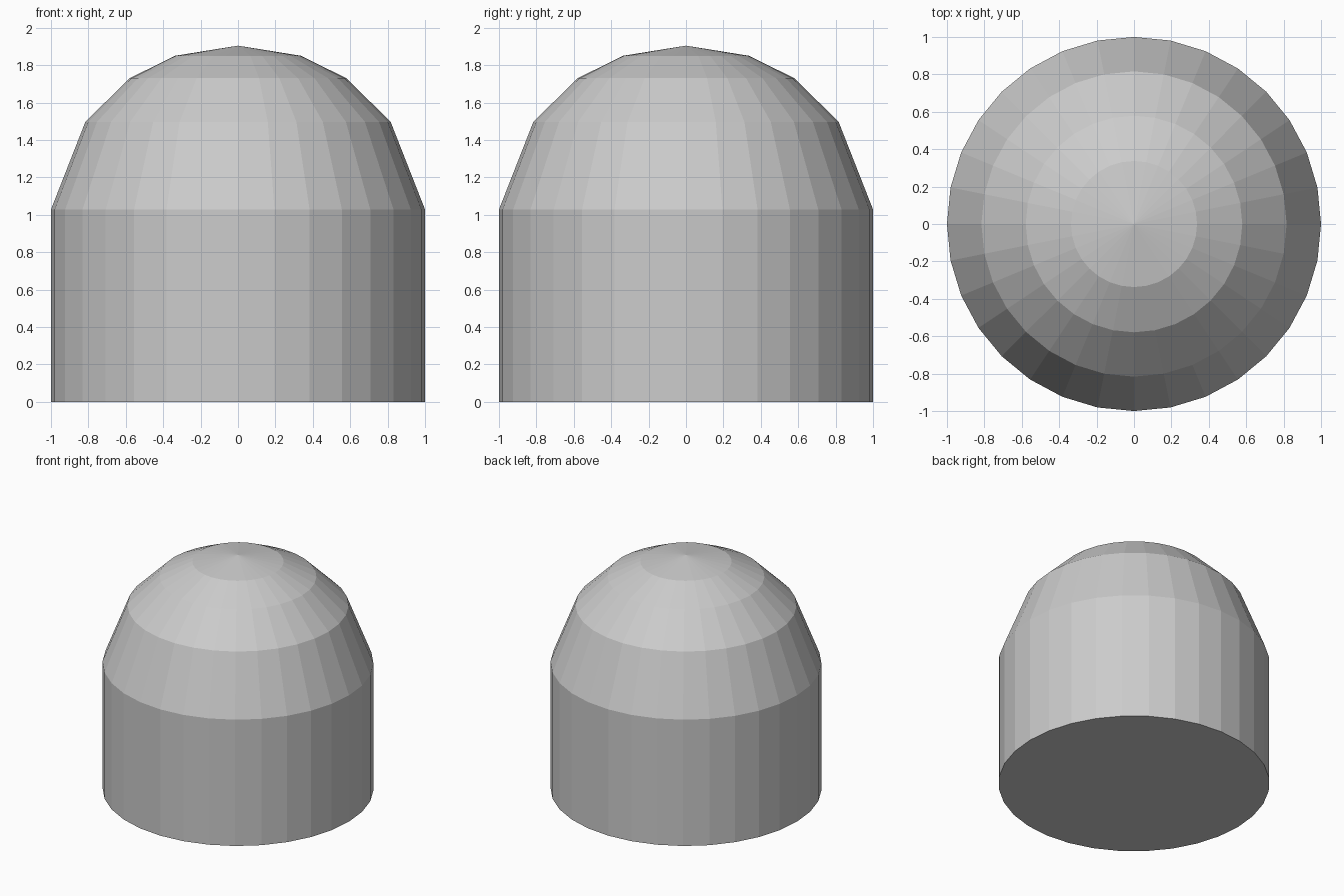
import bpy, bmesh
from math import cos, sin, tau

if "Cube" in bpy.data.objects:
    bpy.data.objects.remove(bpy.data.objects["Cube"])

SIDES = 32
# Silhouette from base to shoulder to crown: (radius, height)
PROFILE = [(1.0, 0.0), (1.0, 1.028), (0.816, 1.497), (0.579, 1.73), (0.337, 1.85)]
APEX = 1.904

bm = bmesh.new()
rings = [[bm.verts.new((r * cos(tau * i / SIDES), r * sin(tau * i / SIDES), z))
          for i in range(SIDES)] for r, z in PROFILE]

# Wall and dome bands
for low, high in zip(rings, rings[1:]):
    for i in range(SIDES):
        j = (i + 1) % SIDES
        bm.faces.new((low[i], low[j], high[j], high[i]))

# Pointed crown and flat underside
tip = bm.verts.new((0, 0, APEX))
for i in range(SIDES):
    bm.faces.new((rings[-1][i], rings[-1][(i + 1) % SIDES], tip))
bm.faces.new(rings[0][::-1])

mesh = bpy.data.meshes.new("domed_cylinder")
bm.to_mesh(mesh)
bm.free()
bpy.context.collection.objects.link(bpy.data.objects.new("domed_cylinder", mesh))
